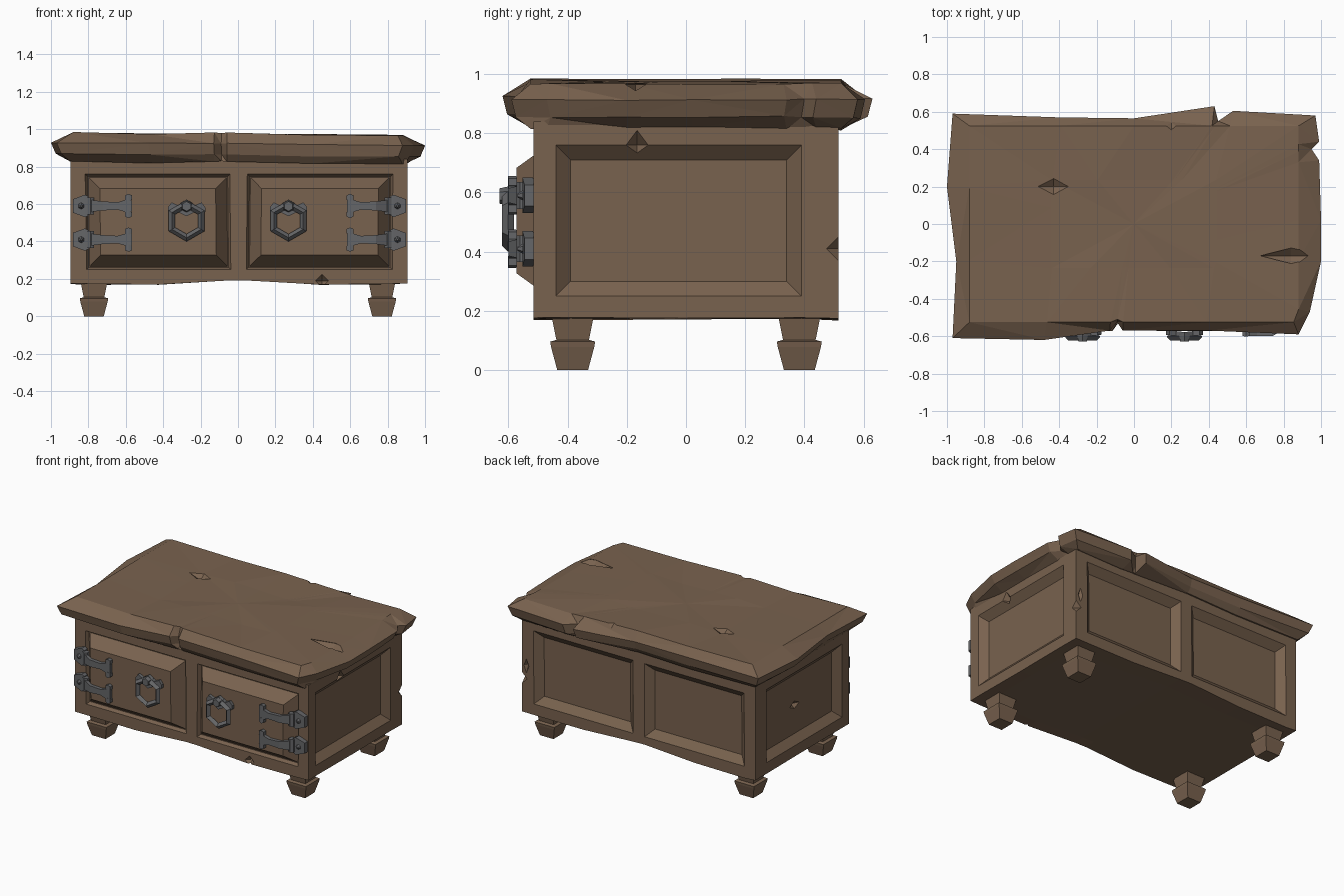
import bpy, bmesh, math, random
from mathutils import Vector, Matrix

if "Cube" in bpy.data.objects:
    bpy.data.objects.remove(bpy.data.objects["Cube"])

random.seed(4)


def material(name, rgb):
    m = bpy.data.materials.new(name)
    m.diffuse_color = (*rgb, 1)
    m.use_nodes = True
    m.node_tree.nodes["Principled BSDF"].inputs["Base Color"].default_value = m.diffuse_color
    return m


WOOD = material("brown wood", (0.19, 0.122, 0.077))
IRON = material("grey iron", (0.13, 0.132, 0.138))


def finish(bm, name, mat):
    bmesh.ops.recalc_face_normals(bm, faces=bm.faces)
    me = bpy.data.meshes.new(name)
    bm.to_mesh(me)
    bm.free()
    me.materials.append(mat)
    ob = bpy.data.objects.new(name, me)
    bpy.context.collection.objects.link(ob)
    return ob


def loft(bm, rings, cap_end=True):
    """Skin closed rings of points and return the last ring."""
    vs = [[bm.verts.new(p) for p in r] for r in rings]
    for a, b in zip(vs, vs[1:]):
        for i in range(len(a)):
            j = (i + 1) % len(a)
            bm.faces.new((a[i], a[j], b[j], b[i]))
    bm.faces.new(vs[0][::-1])
    if cap_end:
        bm.faces.new(vs[-1])
    return vs[-1]


def chip(ob, spots):
    """Cut diamond-shaped chips out of an object: (centre, half sizes)."""
    bm = bmesh.new()
    for c, s in spots:
        mat = Matrix.Translation(c) @ Matrix.Diagonal((*s, 1))
        bmesh.ops.create_cone(bm, cap_ends=False, segments=4, radius1=1, radius2=0,
                              depth=1, matrix=mat @ Matrix.Translation((0, 0, .5)))
        bmesh.ops.create_cone(bm, cap_ends=False, segments=4, radius1=0, radius2=1,
                              depth=1, matrix=mat @ Matrix.Translation((0, 0, -.5)))
    bmesh.ops.remove_doubles(bm, verts=bm.verts, dist=1e-4)
    cutter = finish(bm, ob.name + "_chip_cutter", WOOD)
    cutter.hide_render = True
    cutter.hide_viewport = True
    mod = ob.modifiers.new("chips", 'BOOLEAN')
    mod.operation = 'DIFFERENCE'
    mod.solver = 'EXACT'
    mod.object = cutter


# Body: a box cut into posts, rails and panels
bm = bmesh.new()
bmesh.ops.create_cube(bm, size=1, matrix=Matrix.Translation((0.005, 0, 0.51)) @ Matrix.Diagonal((1.8, 1.03, 0.66, 1)))
for axis, cuts in enumerate([(-.81, -.04, .05, .82), (-.44, .39), (.25, .76)]):
    for c in cuts:
        no = Vector((0, 0, 0))
        no[axis] = 1
        bmesh.ops.bisect_plane(bm, geom=bm.verts[:] + bm.edges[:] + bm.faces[:],
                               plane_co=no * c, plane_no=no)
low = [e for e in bm.edges if max(v.co.z for v in e.verts) < .2 and e.calc_length() > .5]
bmesh.ops.subdivide_edges(bm, edges=low, cuts=1)
for v in bm.verts:
    if v.co.z < .2:
        v.co.z += .015 * math.cos(5 * v.co.x) + random.uniform(-.004, .004)
    if abs(v.co.x) < .85 and v.co.z > .2:
        v.co.x += random.uniform(-.008, .008)


def panels(axis, side):
    bm.normal_update()
    out = []
    for f in bm.faces:
        c = f.calc_center_median()
        if f.normal[axis] * side > .9 and .4 < c.z < .6 and f.calc_area() > .3:
            out.append(f)
    return out


def inset(faces, thick, depth):
    bmesh.ops.inset_individual(bm, faces=faces, thickness=thick, depth=depth, use_even_offset=True)


doors = panels(1, -1)
inset(doors, .012, -.025)
inset(doors, .005, 0)
inset(doors, .06, .083)
for faces in (panels(1, 1), panels(0, 1), panels(0, -1)):
    inset(faces, .05, -.045)
body = finish(bm, "chest_body", WOOD)
chip(body, [((.915, -.165, .76), (.06, .045, .06)), ((.92, .52, .41), (.06, .06, .06)),
            ((.45, -.53, .19), (.05, .05, .05)), ((-.86, .02, .5), (.04, .07, .035)),
            ((.87, .53, .5), (.03, .04, .08))])

# Lid: uneven outline lofted through four levels
outline = [(-.97, -.61), (-.48, -.62), (-.13, -.57), (-.09, -.525), (-.06, -.57), (.4, -.57),
           (.88, -.59), (.94, -.47), (1, -.2), (1, .02), (.99, .34), (.95, .4), (.99, .44),
           (.97, .58), (.53, .605), (.45, .55), (.43, .63), (0, .565), (-.4, .57),
           (-.97, .59), (-1, .2), (-.95, -.2)]


def level(z, mx, my, scale=1, wave=0):
    ring = []
    for x, y in outline:
        px = max(-mx, min(mx, x * scale))
        py = max(-my, min(my, y * scale))
        ring.append((px, py, z + wave * math.cos(5 * x) - .008 * x + random.uniform(-.003, .003)))
    return ring


bm = bmesh.new()
rim = loft(bm, [level(.822, .9, .525, 1, .008), level(.862, 2, 2, .975, .006),
                level(.922, 2, 2), level(.974, .88, .525, .97, .006)], cap_end=False)
inner = [bm.verts.new((v.co.x * .5, v.co.y * .45, .972 - .006 * math.sin(4 * v.co.x))) for v in rim]
for i in range(len(rim)):
    j = (i + 1) % len(rim)
    bm.faces.new((rim[i], rim[j], inner[j], inner[i]))
bmesh.ops.poke(bm, faces=[bm.faces.new(inner)])
bmesh.ops.remove_doubles(bm, verts=bm.verts, dist=1e-4)
bmesh.ops.triangulate(bm, faces=bm.faces)
lid = finish(bm, "chest_lid", WOOD)
chip(lid, [((-.43, .2, .975), (.09, .05, .035)), ((.84, -.17, .965), (.19, .045, .04)),
           ((.2, .54, .99), (.07, .06, .04))])


# Feet: square turned profile
def square(cx, cy, r, z):
    return [(cx + a * r, cy + b * r, z) for a, b in ((-1, -1), (1, -1), (1, 1), (-1, 1))]


for sx, nx in ((-1, "left"), (1, "right")):
    for sy, ny in ((-1, "front"), (1, "back")):
        bm = bmesh.new()
        loft(bm, [square(sx * .77, sy * .383, r, z) for r, z in
                  ((.052, 0), (.073, .078), (.076, .096), (.055, .102), (.078, .215))])
        finish(bm, f"{ny}_{nx}_foot", WOOD)


def bar(bm, sections, t):
    """Flat bar through (x, y, z, half height) sections, t thick in y."""
    loft(bm, [[(x, y - t, z - h), (x, y + t, z - h), (x, y + t, z + h), (x, y - t, z + h)]
              for x, y, z, h in sections])


def pin(bm, x, y, z, r1, r2, depth, turn):
    mat = Matrix.Translation((x, y, z)) @ Matrix.Rotation(turn, 4, 'X')
    bmesh.ops.create_cone(bm, cap_ends=True, segments=6, radius1=r1, radius2=r2, depth=depth, matrix=mat)


# Hinges: post plate, knuckle and bent strap with flared tip
for s, nx in ((-1, "left"), (1, "right")):
    for z, nz in ((.59, "upper"), (.41, "lower")):
        bm = bmesh.new()
        o = .007
        bar(bm, [(s * .89 + o, -.528, z, .036), (s * .825 + o, -.535, z, .06),
                 (s * .805 + o, -.535, z, .05)], .018)
        pin(bm, s * .795 + o, -.55, z, .022, .022, .09, 0)
        bar(bm, [(s * .805 + o, -.55, z, .034), (s * .73 + o, -.588, z, .024),
                 (s * .65 + o, -.588, z, .02), (s * .61 + o, -.588, z, .032),
                 (s * .575 + o, -.588, z, .03)], .012)
        for e in (-1, 1):
            bar(bm, [(s * .61 + o, -.585, z + e * .045, .012), (s * .592 + o, -.588, z + e * .045, .02),
                     (s * .574 + o, -.585, z + e * .045, .012)], .014)
        pin(bm, s * .845 + o, -.56, z, .018, .006, .02, math.pi / 2)
        finish(bm, f"{nz}_{nx}_hinge", IRON)

# Handles: flared mount, knob and six-sided ring
for cx, nx in ((-.275, "left"), (.27, "right")):
    bm = bmesh.new()
    bar(bm, [(cx - .1, -.58, .57, .012), (cx - .08, -.583, .575, .034), (cx - .045, -.585, .575, .018),
             (cx, -.59, .58, .045), (cx + .045, -.585, .575, .018), (cx + .08, -.583, .575, .034),
             (cx + .1, -.58, .57, .012)], .012)
    pin(bm, cx, -.607, .588, .036, .026, .045, math.pi / 2)
    finish(bm, f"{nx}_handle_mount", IRON)
    bpy.ops.mesh.primitive_torus_add(major_segments=6, minor_segments=4, major_radius=.09,
                                     minor_radius=.02, location=(cx, -.602, .51),
                                     rotation=(math.pi / 2, math.pi / 6, 0))
    ring = bpy.context.object
    ring.name = f"{nx}_handle_ring"
    ring.data.materials.append(IRON)
